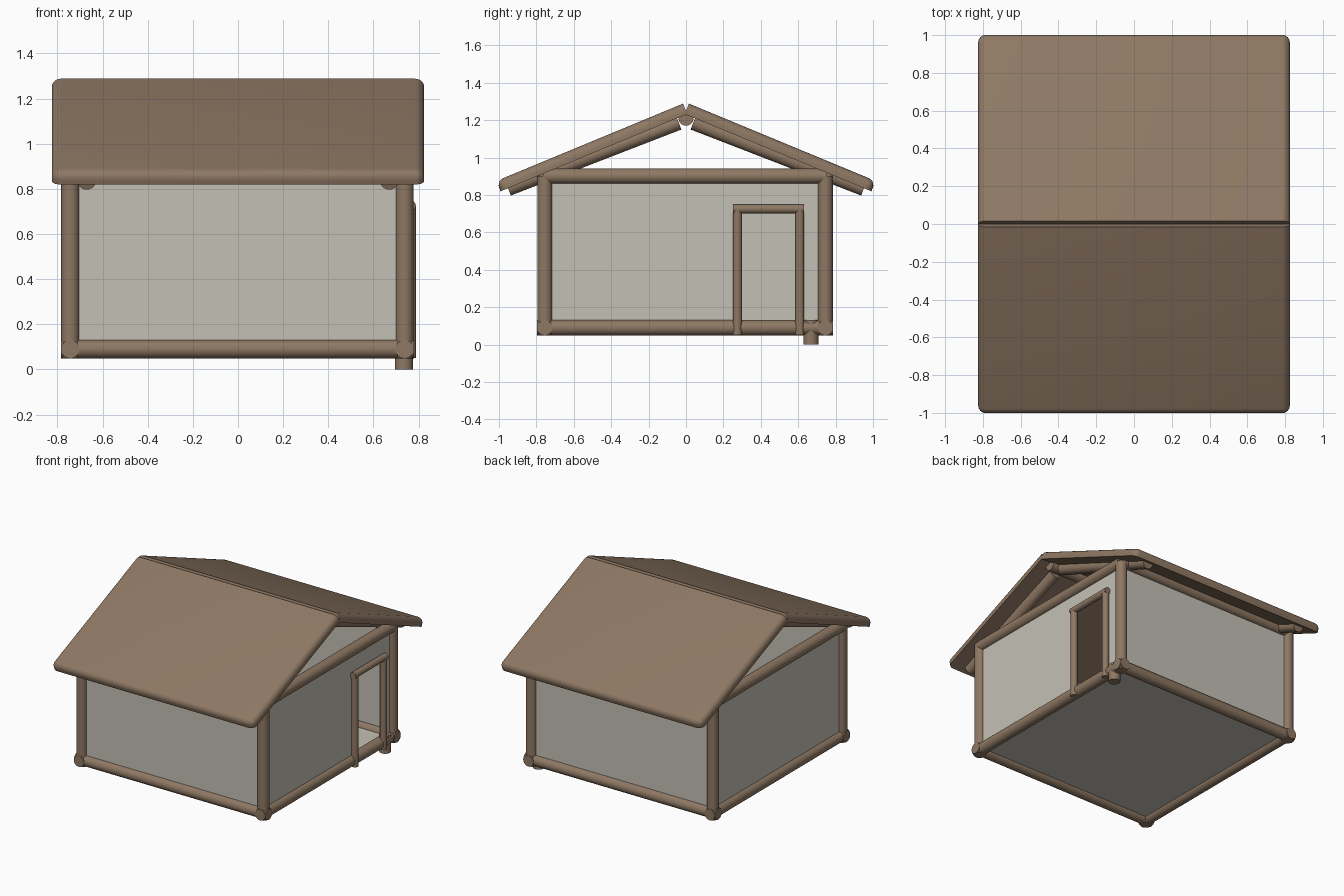
import bpy, bmesh, math
from mathutils import Vector, Matrix

if "Cube" in bpy.data.objects:
    bpy.data.objects.remove(bpy.data.objects["Cube"])


def material(name, rgb):
    m = bpy.data.materials.new(name)
    m.diffuse_color = (*rgb, 1)
    m.use_nodes = True
    m.node_tree.nodes["Principled BSDF"].inputs["Base Color"].default_value = m.diffuse_color
    return m


WOOD = material("brown wood", (0.27, 0.187, 0.125))
WALL = material("pale plaster", (0.552, 0.527, 0.462))

X0, X1 = -0.743, 0.738      # post lines
Y0, Y1 = -0.755, 0.745
R = 0.041                   # log radius


def log(name, a, b, r=R):
    """Round log running from point a to point b."""
    a, b = Vector(a), Vector(b)
    d = b - a
    bpy.ops.mesh.primitive_cylinder_add(vertices=32, radius=r, depth=d.length, location=(a + b) / 2)
    o = bpy.context.object
    o.rotation_euler = d.to_track_quat('Z', 'Y').to_euler()
    o.name = name
    o.data.materials.append(WOOD)
    bpy.ops.object.shade_smooth_by_angle(angle=math.radians(35))
    return o


def box(name, lo, hi):
    lo, hi = Vector(lo), Vector(hi)
    bpy.ops.mesh.primitive_cube_add(size=1, location=(lo + hi) / 2)
    o = bpy.context.object
    o.scale = hi - lo
    o.name = name
    o.data.materials.append(WALL)


def roof_slab(name, turn):
    """Sloping board with rounded upper and eave edges, square at the ridge."""
    a, length, t, w = math.radians(22.5), 1.08, 0.06, 0.825
    bm = bmesh.new()
    bmesh.ops.create_cube(bm, size=1)
    for v in bm.verts:
        v.co = Vector((v.co.x * 2 * w, (v.co.y - 0.5) * length, (v.co.z - 0.5) * t))
    edges = []
    for e in bm.edges:
        p, q = (v.co for v in e.verts)
        top = min(p.z, q.z) > -0.01
        ridge = min(p.y, q.y) > -0.01
        corner = abs(p.z - q.z) > 0.01
        if not ridge and (top or corner):
            edges.append(e)
    bmesh.ops.bevel(bm, geom=edges, offset=0.04, segments=5, profile=0.5, affect='EDGES')
    bm.transform(Matrix.Rotation(turn, 4, 'Z') @ Matrix.Translation((0, -0.016, 1.288))
                 @ Matrix.Rotation(a, 4, 'X'))
    me = bpy.data.meshes.new(name)
    bm.to_mesh(me)
    bm.free()
    o = bpy.data.objects.new(name, me)
    bpy.context.collection.objects.link(o)
    me.materials.append(WOOD)
    bpy.ops.object.select_all(action='DESELECT')
    o.select_set(True)
    bpy.context.view_layer.objects.active = o
    bpy.ops.object.shade_smooth_by_angle(angle=math.radians(35))


# Corner posts
for x in (X0, X1):
    for y in (Y0, Y1):
        log("corner_post", (x, y, 0.05), (x, y, 0.9), 0.04)

# Base logs and top plates
for label, z, e in (("base_log", 0.09, 0.042), ("top_plate", 0.9, 0.01)):
    for y in (Y0, Y1):
        log(label, (X0 - e, y, z), (X1 + e, y, z))
    for x in (X0, X1):
        log(label, (x, Y0 - e, z), (x, Y1 + e, z))

# Short foot stub by the door
log("foot_stub", (0.735, 0.668, 0), (0.735, 0.668, 0.13), 0.04)

# Floor and walls, with the door opening in the right wall
T = 0.008
D0, D1, DZ = 0.275, 0.608, 0.725
box("floor", (X0, Y0, 0.09 - T), (X1, Y1, 0.09 + T))
box("front_wall", (X0, Y0 - T, 0.09), (X1, Y0 + T, 0.9))
box("back_wall", (X0, Y1 - T, 0.09), (X1, Y1 + T, 0.9))
box("left_wall", (X0 - T, Y0, 0.09), (X0 + T, Y1, 0.9))
box("right_wall_front", (X1 - T, Y0, 0.09), (X1 + T, D0, 0.9))
box("right_wall_back", (X1 - T, D1, 0.09), (X1 + T, Y1, 0.9))
box("right_wall_above_door", (X1 - T, D0, DZ), (X1 + T, D1, 0.9))

# Door frame
DX = 0.764
for y in (D0, D1):
    log("door_jamb", (DX, y, 0.05), (DX, y, 0.725), 0.024)
log("door_header", (DX, 0.25, DZ), (DX, 0.632, DZ), 0.024)

# Ridge log and rafters
log("ridge_log", (-0.75, 0, 1.21), (0.75, 0, 1.21), 0.04)
for x in (-0.67, 0.67):
    for s in (-1, 1):
        log("rafter", (x, s * 0.039, 1.187), (x, s * 0.951, 0.834), 0.04)

# Roof
roof_slab("front_roof", 0)
roof_slab("back_roof", math.pi)
